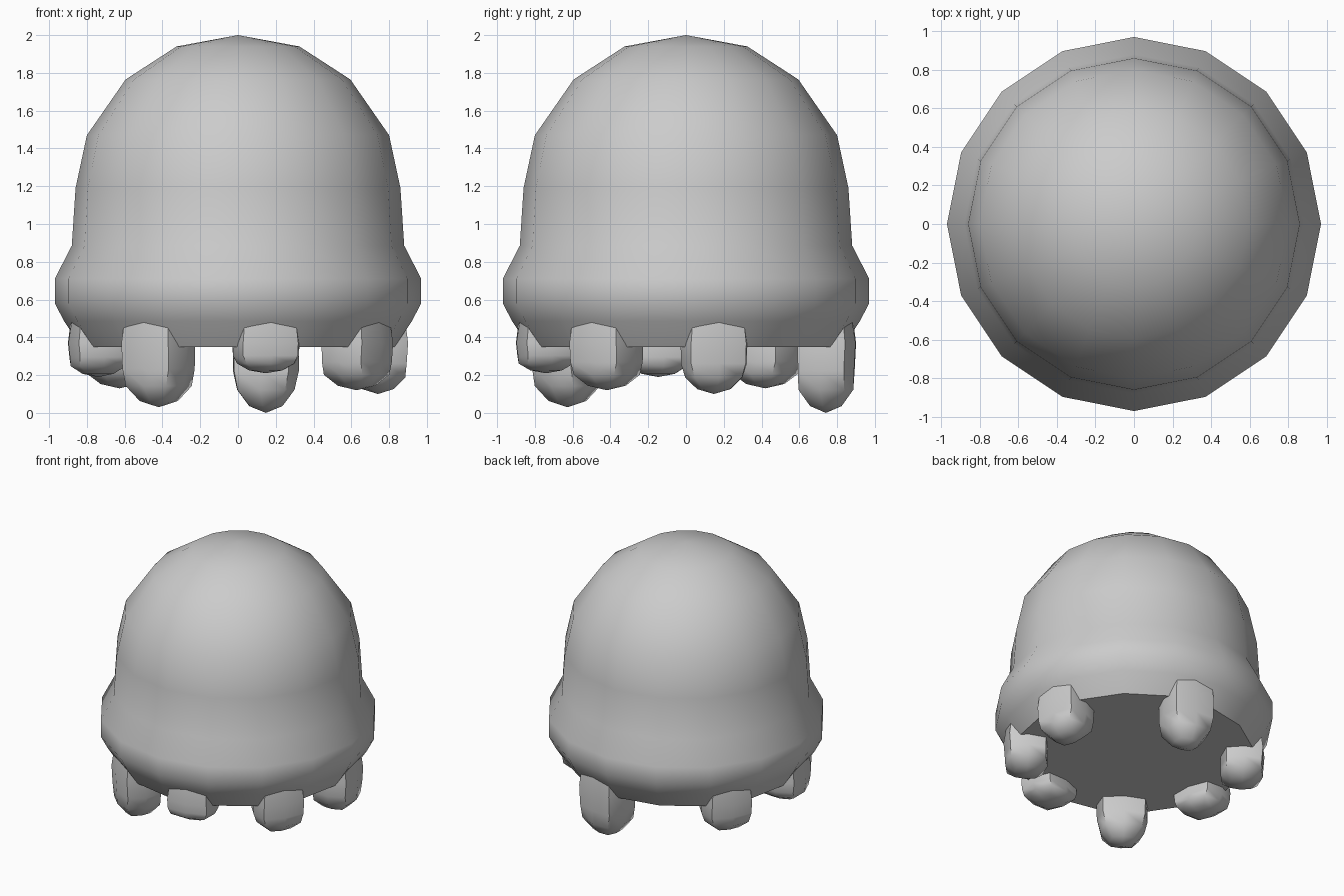
import bpy, bmesh, math
from math import cos, sin, pi

if "Cube" in bpy.data.objects:
    bpy.data.objects.remove(bpy.data.objects["Cube"])


def make_object(name, rings, top=None, bottom=None, smooth=60):
    """Loft closed rings (listed top to bottom), closing ends by a point or a flat cap."""
    bm = bmesh.new()
    loops = [[bm.verts.new(p) for p in r] for r in rings]
    n = len(loops[0])
    for a, b in zip(loops, loops[1:]):
        for i in range(n):
            j = (i + 1) % n
            bm.faces.new((a[i], a[j], b[j], b[i]))
    for loop, tip in ((loops[0], top), (loops[-1], bottom)):
        if tip is None:
            bm.faces.new(loop)
        else:
            v = bm.verts.new(tip)
            for i in range(n):
                bm.faces.new((loop[i], loop[(i + 1) % n], v))
    bmesh.ops.recalc_face_normals(bm, faces=bm.faces)
    mesh = bpy.data.meshes.new(name)
    bm.to_mesh(mesh)
    bm.free()
    obj = bpy.data.objects.new(name, mesh)
    bpy.context.collection.objects.link(obj)
    bpy.ops.object.select_all(action='DESELECT')
    obj.select_set(True)
    bpy.context.view_layer.objects.active = obj
    bpy.ops.object.shade_smooth_by_angle(angle=math.radians(smooth))
    return obj


# Domed body with a bulging rim and a flat underside, 16 sides
SIDES = 16
profile = [(0.325, 1.94), (0.595, 1.765), (0.80, 1.47), (0.86, 1.19),
           (0.88, 0.885), (0.97, 0.71), (0.97, 0.58), (0.92, 0.485), (0.83, 0.35)]
make_object("dome_body",
            [[(r * cos(2 * pi * i / SIDES), r * sin(2 * pi * i / SIDES), z)
              for i in range(SIDES)] for r, z in profile],
            top=(0, 0, 2.0), smooth=50)


# Blunt drip hanging under the rim, centred on one side of the body
def drip(name, side, tip):
    ang = (side + 0.5) * 2 * pi / SIDES
    depth = 0.36 - tip
    levels = [(0.50, 0.775, 0.12, 0.165),
              (0.37, 0.76, 0.155, 0.18),
              (0.36 - 0.38 * depth, 0.757, 0.15, 0.178),
              (0.36 - 0.66 * depth, 0.755, 0.148, 0.155),
              (0.36 - 0.90 * depth, 0.755, 0.085, 0.09)]

    def place(r, t, z):
        return (r * cos(ang) - t * sin(ang), r * sin(ang) + t * cos(ang), z)

    def section(z, centre, half_r, half_t):
        pts = []
        for k in range(8):
            a = k * pi / 4
            s = 1.17 if k % 2 else 1.0
            pts.append(place(centre + half_r * s * cos(a), half_t * s * sin(a), z))
        return pts

    make_object(name, [section(*l) for l in levels], bottom=place(0.755, 0, tip))


# Seven drips: side index and lowest height
for i, (side, tip) in enumerate([(0, 0.10), (3, 0.0), (6, 0.13), (8, 0.19),
                                 (10, 0.03), (12, 0.21), (14, 0.12)]):
    drip(f"drip_{i + 1}", side, tip)
